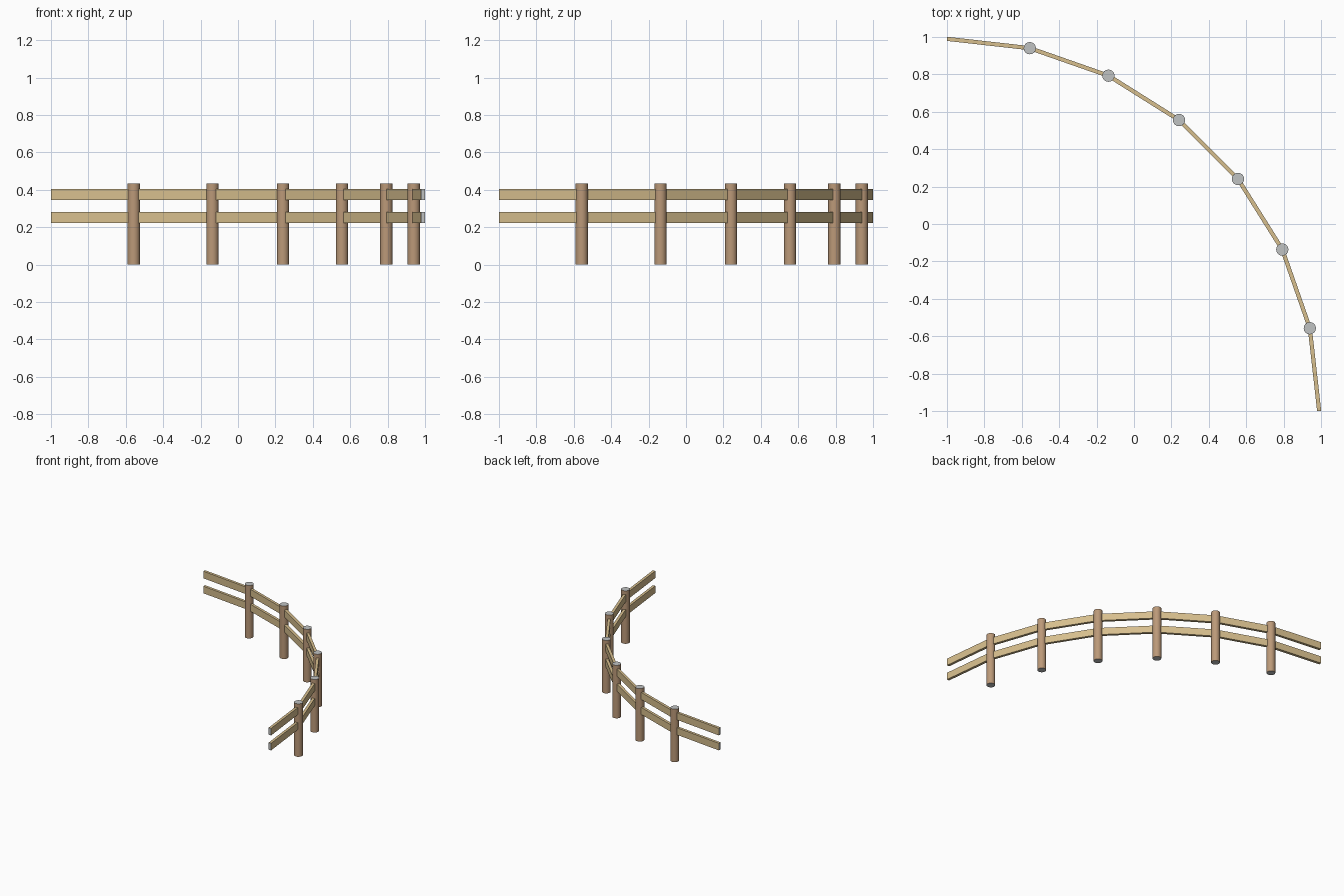
import bpy, bmesh, math

cube = bpy.data.objects.get("Cube")
if cube:
    bpy.data.objects.remove(cube, do_unlink=True)

SEGMENTS = 7            # straight bays in the quarter circle
RADIUS = 1.99           # centre line of the fence
HALF_THICK = 0.011
POST_RADIUS, POST_HEIGHT = 0.033, 0.435
RAILS = {"lower_rail": (0.223, 0.281), "upper_rail": (0.346, 0.404)}


def material(name, rgb):
    mat = bpy.data.materials.new(name)
    mat.use_nodes = True
    mat.diffuse_color = (*rgb, 1)
    mat.node_tree.nodes["Principled BSDF"].inputs["Base Color"].default_value = (*rgb, 1)
    return mat


rail_wood = material("pale rail wood", (0.68, 0.52, 0.27))
post_wood = material("brown post wood", (0.50, 0.32, 0.19))
end_grey = material("grey cut ends", (0.53, 0.54, 0.54))


def arc_point(step, radius):
    """Point on the quarter circle whose centre is the (-1, -1) corner."""
    angle = math.radians(90) * step / SEGMENTS
    return radius * math.cos(angle) - 1, radius * math.sin(angle) - 1


def finish(bm, name, mats, smooth=False):
    bmesh.ops.recalc_face_normals(bm, faces=bm.faces)
    mesh = bpy.data.meshes.new(name)
    bm.to_mesh(mesh)
    bm.free()
    for mat in mats:
        mesh.materials.append(mat)
    obj = bpy.data.objects.new(name, mesh)
    bpy.context.collection.objects.link(obj)
    if smooth:
        bpy.ops.object.select_all(action="DESELECT")
        obj.select_set(True)
        bpy.context.view_layer.objects.active = obj
        bpy.ops.object.shade_smooth_by_angle(angle=math.radians(40))
    return obj


# Rails: a rectangular section carried round the arc, mitred at each post
for name, (low, high) in RAILS.items():
    bm = bmesh.new()
    section = [(-HALF_THICK, low), (HALF_THICK, low), (HALF_THICK, high), (-HALF_THICK, high)]
    rings = [[bm.verts.new((*arc_point(step, RADIUS + offset), z)) for offset, z in section]
             for step in range(SEGMENTS + 1)]
    for a, b in zip(rings, rings[1:]):
        for i in range(4):
            j = (i + 1) % 4
            bm.faces.new((a[i], a[j], b[j], b[i]))
    for ring in (rings[0], rings[-1]):
        bm.faces.new(ring).material_index = 1
    finish(bm, name, [rail_wood, end_grey])

# Posts: round, with grey cut ends, one at each inner joint
for step in range(1, SEGMENTS):
    bm = bmesh.new()
    bmesh.ops.create_cone(bm, cap_ends=True, segments=16, radius1=POST_RADIUS,
                          radius2=POST_RADIUS, depth=POST_HEIGHT)
    bmesh.ops.translate(bm, verts=bm.verts, vec=(0, 0, POST_HEIGHT / 2))
    for face in bm.faces:
        face.material_index = int(abs(face.normal.z) > 0.9)
    post = finish(bm, f"post_{step}", [post_wood, end_grey], smooth=True)
    post.location = (*arc_point(step, RADIUS), 0)
